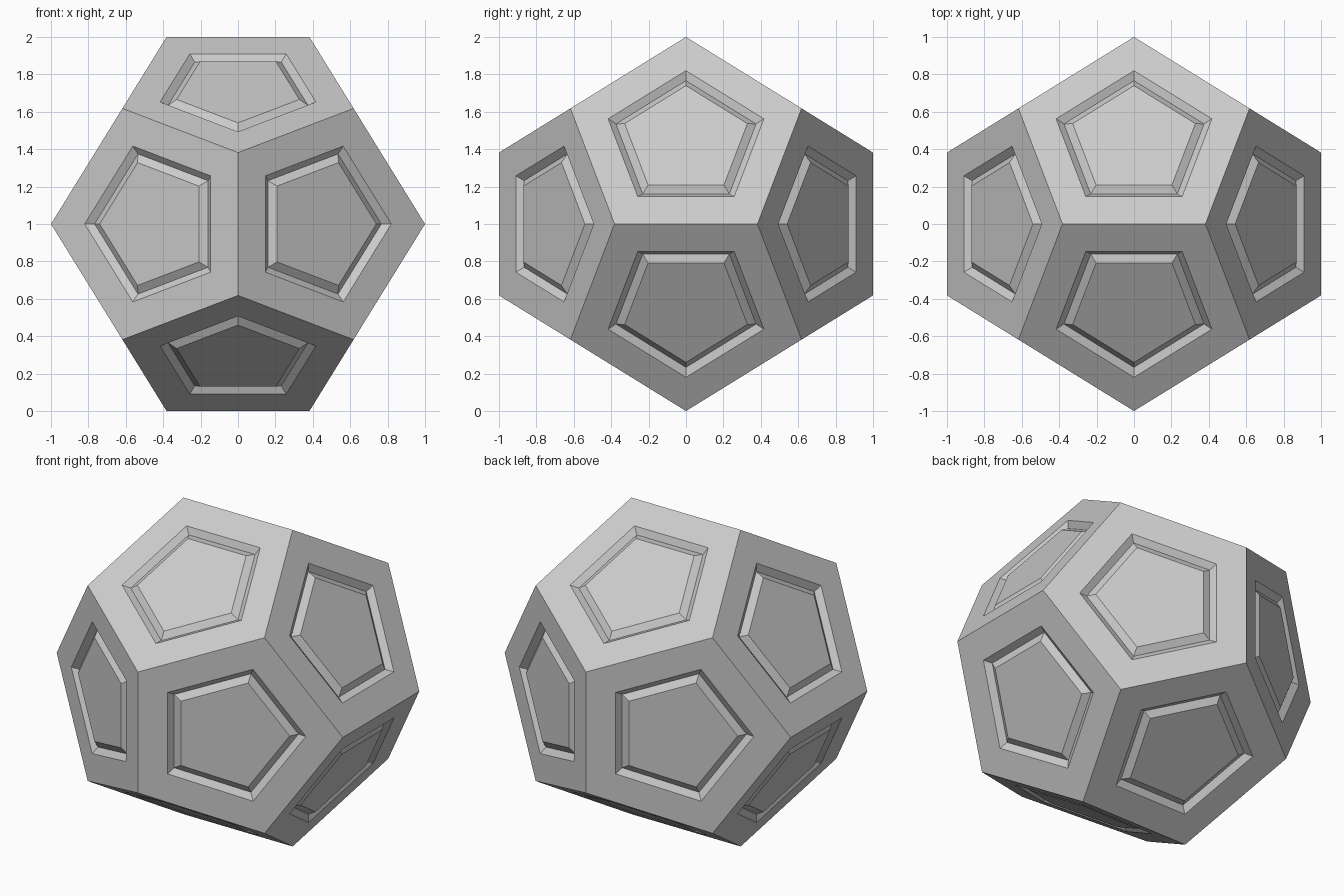
import bpy, bmesh
from itertools import product

if "Cube" in bpy.data.objects:
    bpy.data.objects.remove(bpy.data.objects["Cube"])

P = (5 ** 0.5 - 1) / 2      # golden ratio, cube corners of the solid
Q = P * P                   # half edge length
APOTHEM = 0.5257            # face centre to edge

# Regular dodecahedron as a convex hull
bm = bmesh.new()
for a, b, c in product((-1, 1), repeat=3):
    bm.verts.new((a * P, b * P, c * P))
for a, b in product((-1, 1), repeat=2):
    bm.verts.new((a * Q, 0, b))
    bm.verts.new((a, b * Q, 0))
    bm.verts.new((0, a, b * Q))
bmesh.ops.convex_hull(bm, input=bm.verts[:])
bmesh.ops.dissolve_limit(bm, angle_limit=0.02, verts=bm.verts[:], edges=bm.edges[:])
bmesh.ops.recalc_face_normals(bm, faces=bm.faces[:])
bm.normal_update()

# V-shaped pentagonal groove on each face: flat rim, wall down, wall up to the panel
panels = bm.faces[:]
for shrink, depth in ((0.326, 0), (0.068, -0.03), (0.075, 0.028)):
    bmesh.ops.inset_individual(bm, faces=panels, thickness=shrink * APOTHEM,
                               depth=depth, use_even_offset=True)
    bm.normal_update()

bmesh.ops.translate(bm, verts=bm.verts[:], vec=(0, 0, 1))
mesh = bpy.data.meshes.new("grooved_dodecahedron")
bm.to_mesh(mesh)
bm.free()
obj = bpy.data.objects.new("grooved_dodecahedron", mesh)
bpy.context.collection.objects.link(obj)
